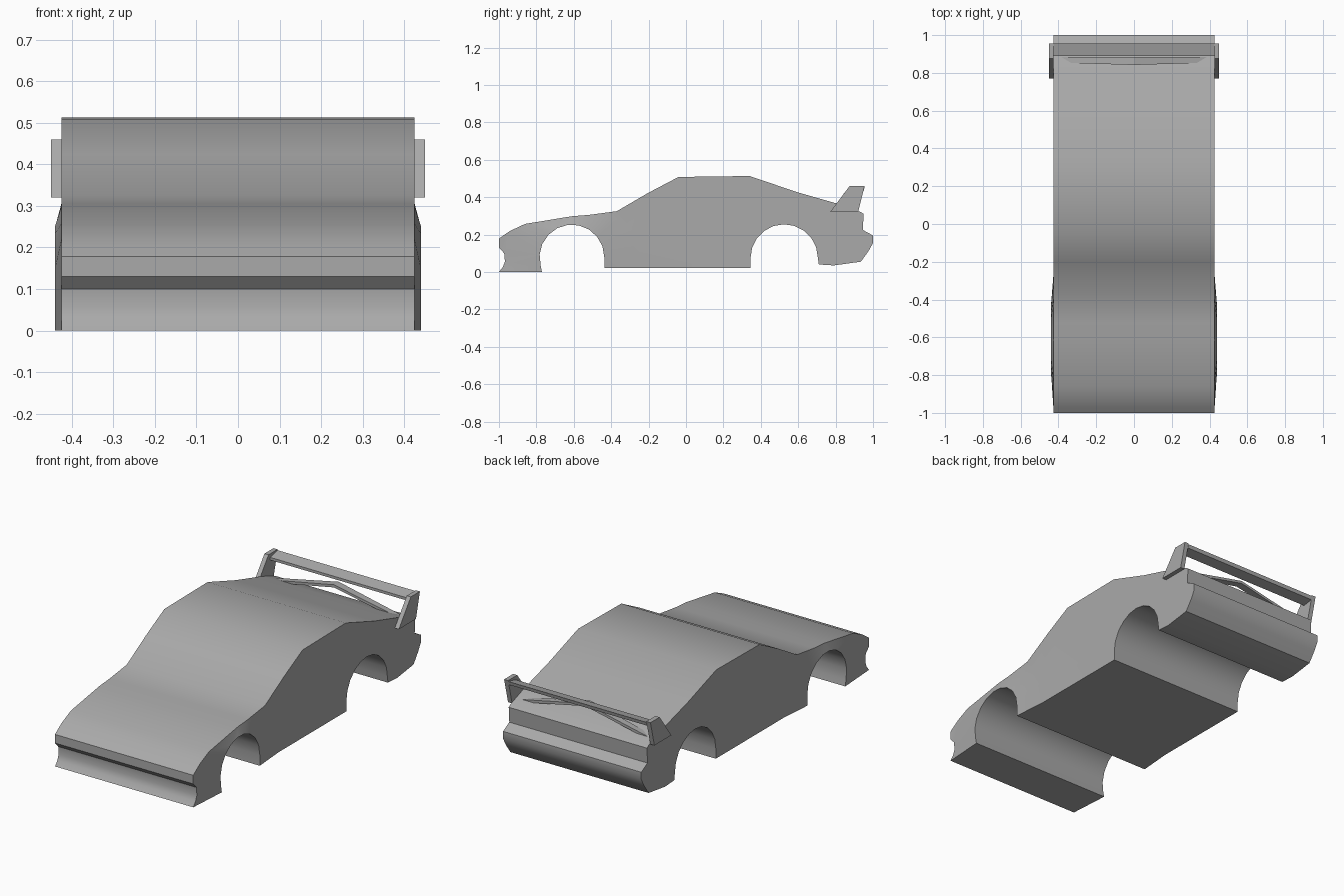
import bpy
import bmesh
from math import sin, cos, radians

# Remove the default cube
cube = bpy.data.objects.get("Cube")
if cube:
    bpy.data.objects.remove(cube, do_unlink=True)

# Single grey paint
paint = bpy.data.materials.new("grey_paint")
paint.use_nodes = True
GREY = (0.4, 0.4, 0.4, 1)
paint.diffuse_color = GREY
paint.node_tree.nodes["Principled BSDF"].inputs["Base Color"].default_value = GREY

HALF = 0.425    # half width of the body
FLARE = 0.44    # half width at the front wheel arches


def finish(name, bm, smooth_angle=None):
    """Turn a bmesh into a painted object."""
    bmesh.ops.recalc_face_normals(bm, faces=bm.faces)
    mesh = bpy.data.meshes.new(name)
    bm.to_mesh(mesh)
    bm.free()
    mesh.materials.append(paint)
    obj = bpy.data.objects.new(name, mesh)
    bpy.context.collection.objects.link(obj)
    if smooth_angle:
        bpy.ops.object.select_all(action='DESELECT')
        obj.select_set(True)
        bpy.context.view_layer.objects.active = obj
        bpy.ops.object.shade_smooth_by_angle(angle=radians(smooth_angle))
    return obj


def prism(name, first, second):
    """Join two matching outlines into a closed solid."""
    bm = bmesh.new()
    a = [bm.verts.new(p) for p in first]
    b = [bm.verts.new(p) for p in second]
    bm.faces.new(a)
    bm.faces.new(b[::-1])
    for i in range(len(a)):
        j = (i + 1) % len(a)
        bm.faces.new((a[i], b[i], b[j], a[j]))
    return finish(name, bm)


def arch(y, z, radius, start, end, steps=10):
    """Wheel opening as (y, z) points, from one angle to another."""
    turns = [radians(start + (end - start) * i / steps) for i in range(steps + 1)]
    return [(y + radius * cos(t), z + radius * sin(t)) for t in turns]


# Side profile as (y, z): floor, rear arch, tail, roof and windscreen
rear = [(-0.25, 0.02), (0.345, 0.02)]
rear += arch(0.525, 0.075, 0.18, 180, 0)
rear += [(0.71, 0.04), (0.79, 0.035), (0.935, 0.055), (0.975, 0.11),
         (1, 0.155), (1, 0.195), (0.945, 0.225), (0.95, 0.31), (0.935, 0.32),
         (0.81, 0.365), (0.59, 0.428), (0.34, 0.513), (-0.04, 0.508),
         (-0.2, 0.424), (-0.37, 0.325), (-0.52, 0.305)]
# Bonnet, nose and bumper
nose = [(-0.61, 0.298), (-0.86, 0.257), (-0.94, 0.22), (-0.97, 0.2), (-1, 0.178),
        (-1, 0.13), (-0.972, 0.1), (-0.968, 0.055), (-0.98, 0.025), (-1, 0)]
# Front arch, pushed outwards as a flare
front_arch = [(-0.77, 0)] + arch(-0.61, 0.08, 0.173, 195, 0) + [(-0.437, 0.02)]
# Where the flare blends back into the flat side
blend = [(-0.38, 0.29), (-0.3, 0.24), (-0.25, 0.15)]

# Body shell
bm = bmesh.new()
rings = []
caps = []
for side in (-1, 1):
    def ring(points, x):
        return [bm.verts.new((side * x, y, z)) for y, z in points]
    r, n, f = ring(rear, HALF), ring(nose, HALF), ring(front_arch, FLARE)
    seam = ring(blend, HALF)
    rings.append(r + n + f)
    caps.append(bm.faces.new(r + seam))
    caps.append(bm.faces.new([r[-1]] + n + f + [r[0]] + seam[::-1]))
left, right = rings
for i in range(len(left)):
    j = (i + 1) % len(left)
    bm.faces.new((left[i], right[i], right[j], left[j]))
bm.normal_update()
bmesh.ops.triangulate(bm, faces=caps)
finish("body_shell", bm, 32)

# Wing end plates
plate = [(0.77, 0.32), (0.92, 0.32), (0.955, 0.46), (0.875, 0.46)]
for side, label in ((1, "left"), (-1, "right")):
    prism(label + "_wing_end_plate",
          [(side * HALF, y, z) for y, z in plate],
          [(side * 0.45, y, z) for y, z in plate])

# Wing blade
blade = [(0.89, 0.425), (0.95, 0.435), (0.955, 0.455), (0.89, 0.44)]
prism("wing_blade", [(-HALF, y, z) for y, z in blade],
      [(HALF, y, z) for y, z in blade])

# Slanted braces, rising from the end plates to the middle of the wing
for side, label in ((1, "left"), (-1, "right")):
    brace = [(0, 0.405), (0.425, 0.315), (0.425, 0.33), (0, 0.42)]
    prism(label + "_wing_brace",
          [(side * x, 0.842 + 0.09 * max(0, x - 0.28), z) for x, z in brace],
          [(side * x, 0.885, z) for x, z in brace])
